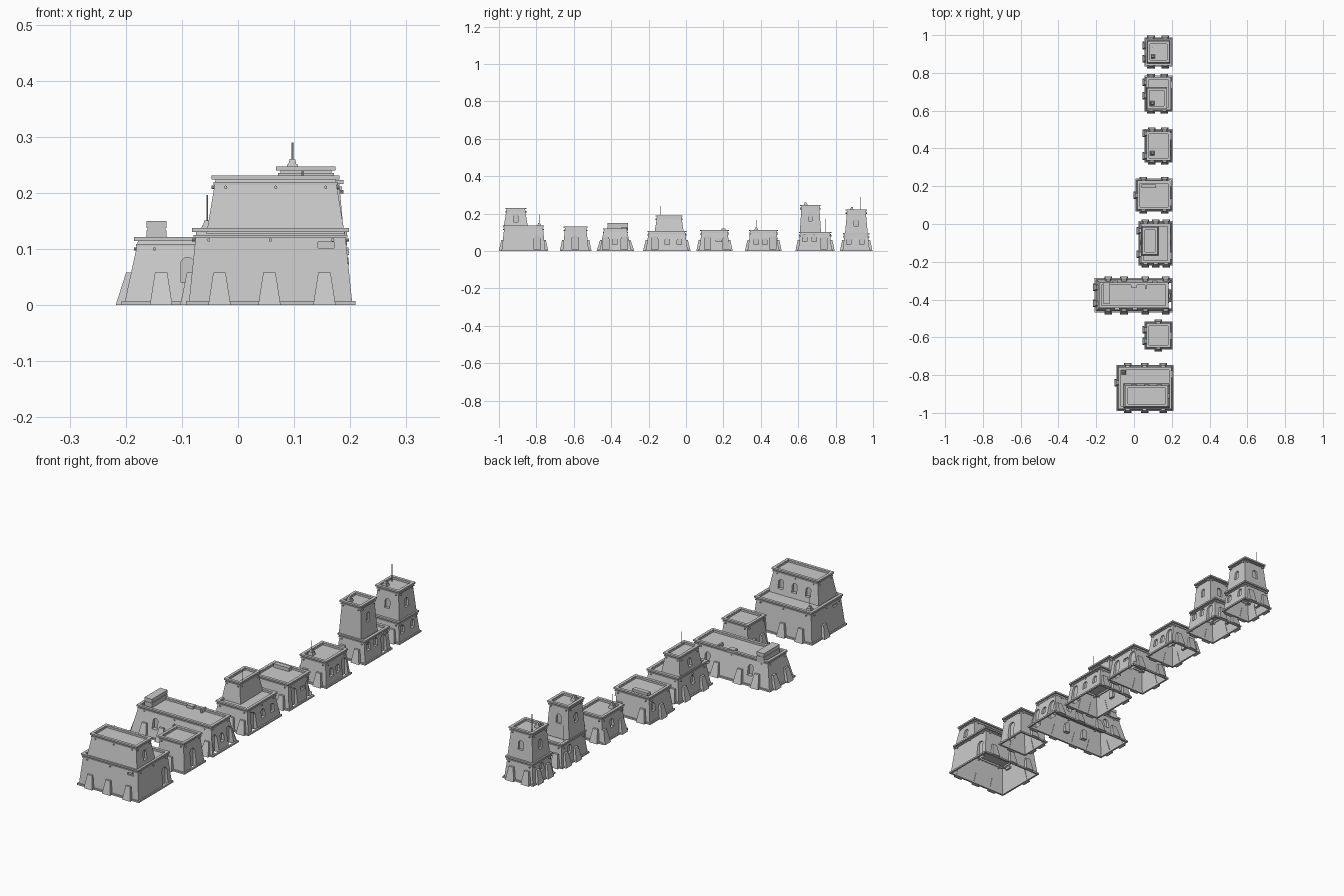
import bpy, bmesh, math
from mathutils import Vector

if "Cube" in bpy.data.objects:
    bpy.data.objects.remove(bpy.data.objects["Cube"])


def obj(name, verts, faces):
    me = bpy.data.meshes.new(name)
    me.from_pydata(verts, [], faces)
    bm = bmesh.new()
    bm.from_mesh(me)
    bmesh.ops.recalc_face_normals(bm, faces=bm.faces)
    bm.to_mesh(me)
    bm.free()
    o = bpy.data.objects.new(name, me)
    bpy.context.collection.objects.link(o)
    return o


def rect_loft(name, loops, cyclic=False):
    """Skin rectangular loops (x0, x1, y0, y1, z)."""
    v, f = [], []
    for x0, x1, y0, y1, z in loops:
        v += [(x0, y0, z), (x1, y0, z), (x1, y1, z), (x0, y1, z)]
    n = len(loops)
    for i in range(n if cyclic else n - 1):
        a, b = 4 * i, 4 * ((i + 1) % n)
        f += [(a + k, a + (k + 1) % 4, b + (k + 1) % 4, b + k) for k in range(4)]
    if not cyclic:
        f += [(0, 1, 2, 3), tuple(range(4 * n - 4, 4 * n))]
    return obj(name, v, f)


def grow(r, d):
    return (r[0] - d, r[1] + d, r[2] - d, r[3] + d)


def ring(name, r, out, inn, z0, z1):
    a, b = grow(r, out), grow(r, -inn)
    return rect_loft(name, [a + (z0,), a + (z1,), b + (z1,), b + (z0,)], True)


def rod(name, p, q, rad, n=8):
    p, q = Vector(p), Vector(q)
    rot = (q - p).to_track_quat('Z', 'Y')
    ring_pts = [rot @ Vector((rad * math.cos(t), rad * math.sin(t), 0))
                for t in [2 * math.pi * i / n for i in range(n)]]
    v = [p + c for c in ring_pts] + [q + c for c in ring_pts]
    f = [(i, (i + 1) % n, n + (i + 1) % n, n + i) for i in range(n)]
    return obj(name, v, f + [tuple(range(n)), tuple(range(n, 2 * n))])


def wall(r, side, c, out, z):
    """Point on a side wall: c along the wall, out away from it."""
    return {'R': (r[1] + out, c, z), 'L': (r[0] - out, c, z),
            'F': (c, r[2] - out, z), 'B': (c, r[3] + out, z)}[side]


def niche(r, side, c, w, z0, h, arch, depth):
    pts = [(-w / 2, z0), (w / 2, z0)]
    if arch:
        pts += [(w / 2 * math.cos(t), z0 + h - w / 2 + w / 2 * math.sin(t))
                for t in [math.pi * i / 8 for i in range(9)]]
    else:
        pts += [(w / 2, z0 + h), (-w / 2, z0 + h)]
    n = len(pts)
    v = [wall(r, side, c + a, d, z) for d in (0.03, -depth) for a, z in pts]
    f = [(i, (i + 1) % n, n + (i + 1) % n, n + i) for i in range(n)]
    return obj("niche_cutter", v, f + [tuple(range(n)), tuple(range(n, 2 * n))])


def tier(name, r, z0, z1, ins, openings=()):
    """Sloped mud wall shell with sunken roof, niches, rims and spouts."""
    top = grow(r, -ins)
    inner = grow(top, -0.006)
    o = rect_loft(name + "_walls", [r + (z0,), top + (z1,), inner + (z1,), inner + (z1 - 0.008,)])
    for side, c, w, zb, h, arch in openings:
        slope = ins * (zb + h - z0) / (z1 - z0)
        cut = niche(r, side, c, w, zb, h, arch, slope + 0.007)
        m = o.modifiers.new("cut", 'BOOLEAN')
        m.object, m.operation, m.solver = cut, 'DIFFERENCE', 'EXACT'
        bpy.context.view_layer.update()
        me = bpy.data.meshes.new_from_object(o.evaluated_get(bpy.context.evaluated_depsgraph_get()))
        o.modifiers.clear()
        o.data = me
        bpy.data.objects.remove(cut)
    # open underside
    bm = bmesh.new()
    bm.from_mesh(o.data)
    low = [f for f in bm.faces if all(abs(v.co.z - z0) < 1e-5 for v in f.verts)]
    bmesh.ops.delete(bm, geom=low, context='FACES_ONLY')
    bm.to_mesh(o.data)
    bm.free()
    ring(name + "_top_rim", top, 0.008, 0.004, z1 - 0.006, z1 + 0.001)
    ring(name + "_lower_rim", top, 0.005, 0.002, z1 - 0.016, z1 - 0.011)
    for side in 'RLFB':
        lo, hi = (top[2], top[3]) if side in 'RL' else (top[0], top[1])
        k = 3 if hi - lo > 0.18 else 2
        for i in range(k):
            c = lo + (hi - lo) * (0.08 + 0.84 * i / (k - 1))
            rod(name + "_spout", wall(top, side, c, -0.01, z1 - 0.02),
                wall(top, side, c, 0.008, z1 - 0.02), 0.003)


def buttress(name, r, side, c, slope):
    h = 0.058
    v = []
    for z, hw, out in ((0, 0.02, 0.015), (h, 0.011, 0.009 - slope * h)):
        v += [wall(r, side, c + a, d, z) for a, d in
              ((-hw, -0.002 - slope * z), (hw, -0.002 - slope * z), (hw, out), (-hw, out))]
    obj(name + "_buttress", v, [(0, 1, 2, 3), (4, 5, 6, 7)] +
        [(k, (k + 1) % 4, 4 + (k + 1) % 4, 4 + k) for k in range(4)])


def box(name, x, y, sx, sy, z0, z1, taper=0.0):
    r = (x - sx / 2, x + sx / 2, y - sy / 2, y + sy / 2)
    return rect_loft(name, [r + (z0,), grow(r, -taper) + (z1,)])


def house(name, r, h, ins, xs, ys, openings):
    tier(name, r, 0, h, ins, openings)
    ring(name + "_plinth", r, 0.005, 0.003, 0, 0.007)
    for x in xs:
        buttress(name, r, 'F', x, ins / h)
        buttress(name, r, 'B', x, ins / h)
    for y in ys:
        buttress(name, r, 'L', y, ins / h)


def door(c, side='R', w=0.034, h=0.08):
    return (side, c, w, -0.01, h + 0.01, True)


def win(c, z, side='R', w=0.024, h=0.035, arch=True):
    return (side, c, w, z, h, arch)


# lower storeys, from the back of the row to the front
house("tall_tower", (.06, .2, .838, .982), .095, .01, (.09, .165), (.875, .945),
      [win(.87, .035), win(.94, .035), win(.91, .04, 'L')])
house("slim_tower", (.06, .2, .6, .78), .102, .011, (.09, .16), (.68, .75),
      [door(.738), win(.615 + .02, .05), win(.685, .05), win(.715, .045, 'L')])
house("small_house", (.06, .2, .33, .497), .112, .014, (.095, .162), (.36, .48),
      [door(.465), win(.375, .035), win(.42, .035), win(.42, .045, 'L')])
house("wide_house", (.012, .2, .07, .235), .112, .014, (.05, .162), (.152,),
      [door(.115), door(.215), win(.175, .052, h=.014, w=.03, arch=False), win(.2, .045, 'L')])
house("stepped_house", (.028, .2, -.215, .01), .107, .016, (.06, .115, .17), (-.16, -.035),
      [door(-.168), win(-.1, .035), win(-.035, .035), win(-.1, .045, 'L')])
house("long_house", (-.203, .2, -.463, -.292), .12, .026, (-.137, -.053, .06, .168), (-.42, -.335),
      [door(-.43), door(-.33), win(-.38, .035), win(-.09, .04, 'F', h=.045),
       win(.005, .04, 'F', h=.045), win(-.1, .04, 'B', h=.045), win(.11, .04, 'B', h=.045)])
house("square_house", (.06, .2, -.66, -.52), .13, .014, (.128,), (-.62, -.56),
      [door(-.592, h=.085)])
house("great_house", (-.088, .204, -.985, -.752), .136, .014, (-.033, .056, .154), (-.84,),
      [door(-.795), win(.157, .102, 'F', .028, .01, False), win(-.93, .1, 'L', .028, .01, False)])

# upper storeys
tier("tall_tower_upper", (.068, .192, .85, .972), .09, .222, .012,
     [win(.91, .135, h=.04), win(.91, .135, 'L', h=.04), win(.13, .135, 'F', h=.04),
      win(.13, .135, 'B', h=.04)])
tier("slim_tower_upper", (.066, .176, .608, .722), .097, .246, .01,
     [win(.665, .16, h=.04, w=.018), win(.665, .16, 'L', h=.04), win(.12, .16, 'B', h=.04)])
tier("stepped_house_upper", (.038, .13, -.168, -.012), .1, .19, .014,
     [win(-.09, .125, 'L', h=.035)])
tier("great_house_upper", (-.056, .19, -.975, -.845), .128, .23, .017,
     [win(-.91, .155, h=.04)] + [win(x, .15, 'B', h=.04) for x in (0, .067, .134)])

# roof hatches
box("long_house_roof_box", -.145, -.365, .036, .11, .11, .133)
box("long_house_roof_box_band", -.145, -.365, .032, .106, .133, .137)
box("long_house_roof_box_lid", -.145, -.365, .036, .11, .137, .15)
box("long_house_hatch", .0, -.325, .03, .022, .11, .124)
box("long_house_vent", .062, -.33, .008, .03, .11, .128)
box("wide_house_hatch", .078, .2, .075, .02, .1, .12)

# roof vents and antenna masts
for x, y, z in ((.1, .887, .21), (.097, .64, .235), (.097, .375, .102), (-.055, -.785, .126)):
    box("roof_vent", x, y, .024, .024, z, z + .016, .003)
    box("roof_vent_cap", x, y, .014, .014, z + .016, z + .025, .002)
for x, y, z0, z1 in ((.097, .935, .21, .29), (.075, .745, .092, .172), (.097, .375, .105, .165),
                     (.115, -.135, .175, .24), (-.055, -.785, .126, .196)):
    rod("antenna_mast", (x, y, z0), (x, y, z1), .0015, 6)
